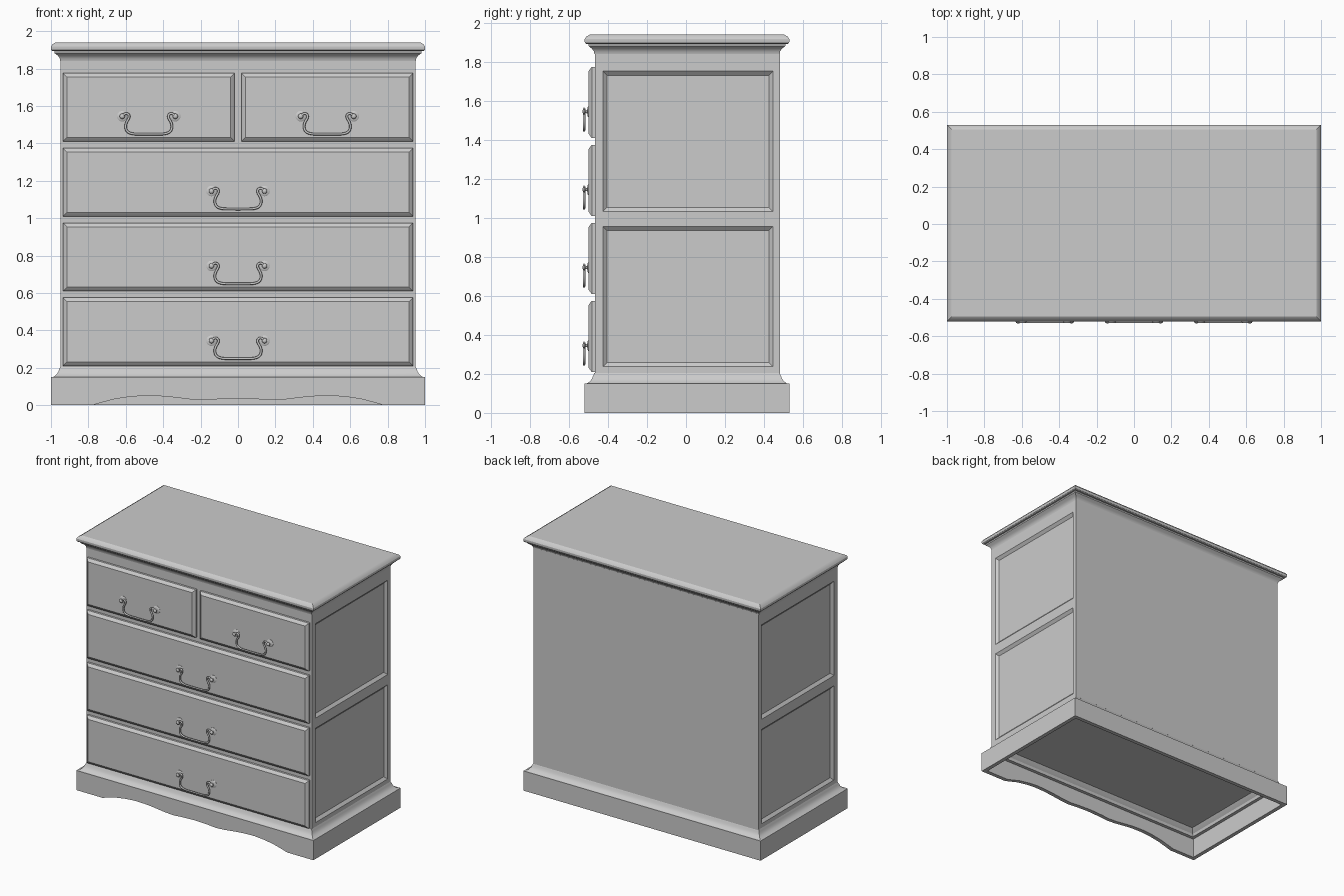
import bpy, bmesh, math
from mathutils import Vector

if "Cube" in bpy.data.objects:
    bpy.data.objects.remove(bpy.data.objects["Cube"])

HX, Y0, Y1 = 1.0, -0.52, 0.53      # outer footprint of top and plinth


def finish(name, bm, angle=30):
    bmesh.ops.recalc_face_normals(bm, faces=bm.faces)
    me = bpy.data.meshes.new(name)
    bm.to_mesh(me)
    bm.free()
    ob = bpy.data.objects.new(name, me)
    bpy.context.collection.objects.link(ob)
    bpy.ops.object.select_all(action='DESELECT')
    ob.select_set(True)
    bpy.context.view_layer.objects.active = ob
    bpy.ops.object.shade_smooth_by_angle(angle=math.radians(angle))
    return ob


def rect_loft(profile, closed):
    """Sweep an (inset, z) profile around the rectangular footprint."""
    bm = bmesh.new()
    rings = []
    for i, z in profile:
        a, b, c = HX - i, Y0 + i, Y1 - i
        rings.append([bm.verts.new((x, y, z)) for x, y in ((-a, b), (a, b), (a, c), (-a, c))])
    pairs = list(zip(rings, rings[1:]))
    if closed:
        pairs.append((rings[-1], rings[0]))
    else:
        bm.faces.new(rings[0])
        bm.faces.new(rings[-1])
    for r, s in pairs:
        for k in range(4):
            n = (k + 1) % 4
            bm.faces.new((r[k], r[n], s[n], s[k]))
    return bm


def cut(bm, co, no):
    bmesh.ops.bisect_plane(bm, geom=bm.verts[:] + bm.edges[:] + bm.faces[:],
                           plane_co=co, plane_no=no)


# Top board with moulded underside
top = [(.05, 1.84), (.047, 1.855), (.038, 1.868), (.026, 1.877), (.02, 1.882), (.02, 1.893),
       (.008, 1.893), (.002, 1.898), (0, 1.905), (0, 1.918), (.007, 1.929), (.025, 1.94)]
finish("top_board", rect_loft(top, False))

# Hollow plinth with ogee shoulder and scalloped front apron
plinth = [(0, 0), (0, .15), (.01, .15), (.018, .155), (.029, .164), (.038, .176), (.043, .19), (.05, .205),
          (.09, .205), (.075, .185), (.06, .17), (.055, .15), (.03, .15), (.03, 0)]
bm = rect_loft(plinth, True)
scallop = [(0, .037), (.1, .033), (.18, .027), (.25, .031), (.35, .043), (.42, .049),
           (.5, .051), (.58, .045), (.66, .033), (.72, .017), (.78, 0)]
for x, z in scallop:
    for s in ((-1, 1) if x else (1,)):
        cut(bm, (s * x, 0, 0), (1, 0, 0))
for v in bm.verts:
    if v.co.z < .001 and v.co.y < -.45:
        for x, z in scallop:
            if abs(abs(v.co.x) - x) < .001:
                v.co.z = z
finish("plinth", bm)

# Carcass with two recessed panels on each side
bm = bmesh.new()
bmesh.ops.create_cube(bm, size=1)
for v in bm.verts:
    v.co = Vector((v.co.x * 1.9, v.co.y * .95 + .0075, (v.co.z + .5) * 1.65 + .2))
for y in (-.426, .446):
    cut(bm, (0, y, 0), (0, 1, 0))
for z in (.237, .956, 1.033, 1.753):
    cut(bm, (0, 0, z), (0, 0, 1))
panels = []
for f in bm.faces:
    c = f.calc_center_median()
    if abs(f.normal.x) > .9 and -.42 < c.y < .44 and (.24 < c.z < .95 or 1.04 < c.z < 1.75):
        panels.append(f)
bmesh.ops.inset_individual(bm, faces=panels, thickness=.021, depth=-.018, use_even_offset=True)
finish("carcass", bm)


# Drawer fronts with chamfered face
def drawer(name, x0, x1, z0, z1):
    bm = bmesh.new()
    rings = []
    for i, y in ((0, -.46), (0, -.483), (.004, -.487), (.021, -.499)):
        rings.append([bm.verts.new(p) for p in ((x0 + i, y, z0 + i), (x1 - i, y, z0 + i),
                                                (x1 - i, y, z1 - i), (x0 + i, y, z1 - i))])
    bm.faces.new(rings[0])
    bm.faces.new(rings[-1])
    for r, s in zip(rings, rings[1:]):
        for k in range(4):
            n = (k + 1) % 4
            bm.faces.new((r[k], r[n], s[n], s[k]))
    finish(name, bm, 15)


drawer("drawer_top_left", -.936, -.018, 1.41, 1.775)
drawer("drawer_top_right", .018, .936, 1.41, 1.775)
for n, z in enumerate((1.01, .61, .21)):
    drawer(f"drawer_wide_{n + 1}", -.936, .936, z, z + .365)

# Turned rosette with post and knob
bm = bmesh.new()
prof = [(.028, -.495), (.028, -.501), (.022, -.505), (.013, -.505), (.008, -.508), (.007, -.516),
        (.012, -.518), (.014, -.523), (.011, -.528), (.005, -.531), (0, -.531)]
vs = [bm.verts.new((r, y, 0)) for r, y in prof]
es = [bm.edges.new(p) for p in zip(vs, vs[1:])]
bmesh.ops.spin(bm, geom=vs + es, cent=(0, 0, 0), axis=(0, 1, 0), angle=math.tau, steps=20)
bmesh.ops.remove_doubles(bm, verts=bm.verts, dist=1e-5)
rosette = finish("rosette", bm, 40)

# Swan-neck bail swept along a mirrored path
half = [(-.14, 0), (-.132, .012), (-.118, .016), (-.105, .008), (-.105, -.01), (-.12, -.032),
        (-.126, -.058), (-.115, -.085), (-.085, -.095), (-.05, -.096)]
path = half + [(-x, z) for x, z in reversed(half)]
cu = bpy.data.curves.new("bail", 'CURVE')
cu.dimensions = '3D'
cu.bevel_depth = .0065
cu.bevel_resolution = 2
cu.use_fill_caps = True
sp = cu.splines.new('NURBS')
sp.points.add(len(path) - 1)
for p, (x, z) in zip(sp.points, path):
    p.co = (x, -.523, z, 1)
sp.use_endpoint_u = True
sp.order_u = 3
sp.resolution_u = 4
bail = bpy.data.objects.new("bail", cu)
bpy.context.collection.objects.link(bail)
bpy.ops.object.select_all(action='DESELECT')
bail.select_set(True)
bpy.context.view_layer.objects.active = bail
bpy.ops.object.convert(target='MESH')
bail = bpy.context.view_layer.objects.active
bpy.ops.object.shade_smooth_by_angle(angle=math.radians(50))

# Place a handle on every drawer
spots = [(-.477, 1.545), (.477, 1.545), (0, 1.145), (0, .745), (0, .345)]
for n, (x, z) in enumerate(spots):
    for part, src, dx in (("bail", bail, 0), ("rosette_left", rosette, -.142), ("rosette_right", rosette, .142)):
        ob = src.copy()
        ob.name = f"handle_{n + 1}_{part}"
        ob.location = (x + dx, 0, z)
        bpy.context.collection.objects.link(ob)
for src in (bail, rosette):
    bpy.data.objects.remove(src)
